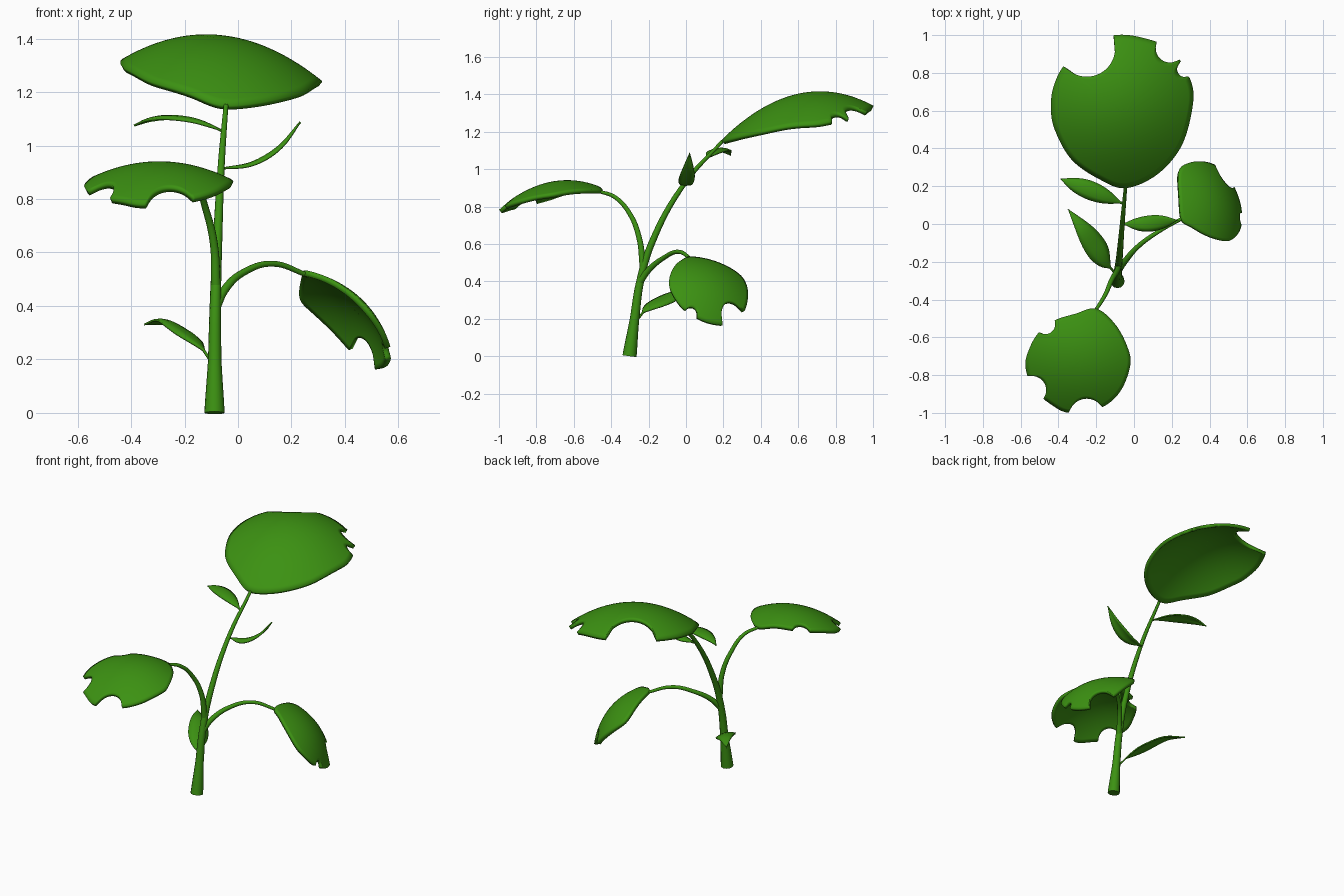
import bpy, bmesh, math
from mathutils import Vector, Matrix

if "Cube" in bpy.data.objects:
    bpy.data.objects.remove(bpy.data.objects["Cube"])

green = bpy.data.materials.new("leaf green")
green.diffuse_color = (0.045, 0.285, 0.006, 1)
green.use_nodes = True
green.node_tree.nodes["Principled BSDF"].inputs["Base Color"].default_value = green.diffuse_color


def catmull(pts, n, closed=False):
    """Smooth points through a short control list."""
    P = [Vector(p) for p in pts]
    P = [P[-1]] + P + [P[0], P[1]] if closed else [2 * P[0] - P[1]] + P + [2 * P[-1] - P[-2]]
    out = []
    for i in range(len(P) - 3):
        a, b, c, d = P[i:i + 4]
        for k in range(n):
            t = k / n
            out.append(0.5 * (2 * b + (c - a) * t + (2 * a - 5 * b + 4 * c - d) * t * t
                              + (3 * b - a - 3 * c + d) * t ** 3))
    return out if closed else out + [P[-2]]


def finish(name, bm, thick):
    bmesh.ops.recalc_face_normals(bm, faces=bm.faces)
    if sum((f.normal.z * f.calc_area() for f in bm.faces)) < 0:
        bmesh.ops.reverse_faces(bm, faces=bm.faces)
    me = bpy.data.meshes.new(name)
    bm.to_mesh(me)
    bm.free()
    ob = bpy.data.objects.new(name, me)
    bpy.context.collection.objects.link(ob)
    me.materials.append(green)
    s = ob.modifiers.new("thickness", 'SOLIDIFY')
    s.thickness, s.offset = thick, -1
    smooth(ob)


def smooth(ob):
    bpy.ops.object.select_all(action='DESELECT')
    ob.select_set(True)
    bpy.context.view_layer.objects.active = ob
    bpy.ops.object.shade_smooth_by_angle(angle=math.radians(40))


def stem(name, pts):
    """Tapered tube; each point is x, y, z, radius."""
    cu = bpy.data.curves.new(name, 'CURVE')
    cu.dimensions, cu.bevel_depth, cu.bevel_resolution = '3D', 1, 4
    cu.use_fill_caps, cu.resolution_u = True, 8
    sp = cu.splines.new('BEZIER')
    sp.bezier_points.add(len(pts) - 1)
    for b, p in zip(sp.bezier_points, pts):
        b.co, b.radius = p[:3], p[3]
        b.handle_left_type = b.handle_right_type = 'AUTO'
    cu.materials.append(green)
    ob = bpy.data.objects.new(name, cu)
    bpy.context.collection.objects.link(ob)
    bpy.ops.object.select_all(action='DESELECT')
    ob.select_set(True)
    bpy.context.view_layer.objects.active = ob
    bpy.ops.object.convert(target='MESH')
    smooth(bpy.context.view_layer.objects.active)


def big_leaf(name, outline, centre, bites, height, frame=Matrix()):
    """Domed leaf: outline rings shrink to the centre, cut short by bite circles."""
    C, rim = Vector(centre), []
    for p in catmull(outline, 20, True):
        d, f = p - C, 1.0
        for bx, by, r in bites:
            q = C - Vector((bx, by))
            a, b, c = d.dot(d), d.dot(q), q.dot(q) - r * r
            disc = b * b - a * c
            if disc > 0:
                hit = (-b - math.sqrt(disc)) / a
                if hit > 0:
                    f = min(f, hit)
        rim.append(C + d * f)
    bm = bmesh.new()

    def vert(p):
        return bm.verts.new(frame @ Vector((p.x, p.y, height(p.x, p.y))))
    mid, rings, n = vert(C), 14, len(rim)
    R = [[vert(C.lerp(p, k / rings)) for p in rim] for k in range(1, rings + 1)]
    for j in range(n):
        bm.faces.new((mid, R[0][j], R[0][(j + 1) % n]))
        for a, b in zip(R, R[1:]):
            bm.faces.new((a[j], b[j], b[(j + 1) % n], a[(j + 1) % n]))
    finish(name, bm, 0.022)


def small_leaf(name, path, width, start, roll=0.0, bend=-0.25):
    """Pointed leaflet along a path; start is where the blade begins."""
    C = catmull(path, 8)
    bm, rows = bmesh.new(), []
    for i, p in enumerate(C):
        t = i / (len(C) - 1)
        s = max(0, (t - start) / (1 - start))
        w = max(0.006 * (1 - t) + 0.001, width * math.sin(math.pi * s ** 0.8))
        d = C[min(i + 1, len(C) - 1)] - C[max(i - 1, 0)]
        side = d.cross(Vector((0, 0, 1))).normalized()
        side = Matrix.Rotation(roll, 3, d) @ side
        up = side.cross(d).normalized()
        rows.append([bm.verts.new(p + side * w * k / 2 + up * bend * w * (k / 2) ** 2)
                     for k in range(-2, 3)])
    for a, b in zip(rows, rows[1:]):
        for k in range(4):
            bm.faces.new((a[k], a[k + 1], b[k + 1], b[k]))
    finish(name, bm, 0.008)


# main stem and the two side branches
stem("main_stem", [(-.088, -.302, 0, .038), (-.087, -.275, .2, .025), (-.085, -.245, .4, .021),
                   (-.078, -.185, .6, .018), (-.063, -.01, .92, .013), (-.045, .195, 1.15, .009)])
stem("right_branch", [(-.085, -.25, .39, .018), (-.05, -.20, .46, .016), (.02, -.12, .525, .013),
                      (.13, -.04, .558, .011), (.26, .032, .515, .009)])
stem("front_branch", [(-.083, -.23, .48, .018), (-.09, -.25, .63, .015), (-.12, -.30, .76, .013),
                      (-.155, -.38, .85, .011), (-.205, -.46, .88, .009)])

# top leaf, outline read in plan
big_leaf("top_leaf",
         [(-.045, .19), (.12, .26), (.25, .41), (.31, .62), (.30, .76), (.2, .92), (.05, .985),
          (-.1, 1.0), (-.25, .95), (-.37, .84), (-.425, .73), (-.44, .62), (-.42, .5),
          (-.33, .34), (-.18, .235)],
         (-.05, .58), [(-.25, .93, .15), (.19, .93, .075), (.27, .82, .042)],
         lambda x, y: 1.15 + .988 * (y - .19) - .938 * (y - .19) ** 2
         - .146 * (x + .04) - .93 * (x + .04) ** 2)


# front leaf, outline read in plan
def front_height(x, y):
    u = -.33 * (x + .2) - .944 * (y + .45)
    v = .944 * (x + .2) - .33 * (y + .45)
    return .89 + .488 * u - 1.184 * u * u - .05 * v - .9 * v * v


big_leaf("front_leaf",
         [(-.2, -.448), (-.1, -.53), (-.035, -.65), (-.02, -.75), (-.075, -.89), (-.18, -.975),
          (-.34, -1.0), (-.44, -.955), (-.535, -.87), (-.575, -.75), (-.55, -.65), (-.50, -.57),
          (-.42, -.51), (-.31, -.475)],
         (-.28, -.72), [(-.25, -1.02, .095), (-.54, -.88, .075), (-.47, -.53, .053)], front_height)

# right leaf, outline in its own steeply drooping plane
e1, e2 = Vector((.63, .24, -.74)).normalized(), Vector((-.356, .934, 0)).normalized()
n = e1.cross(e2)
tilt = Matrix((e1, e2, n)).transposed().to_4x4()
tilt.translation = (.25, .03, .533)
big_leaf("right_leaf",
         [(0, 0), (.04, -.07), (.11, -.14), (.2, -.19), (.28, -.2), (.38, -.165), (.45, -.09),
          (.485, 0), (.48, .1), (.41, .19), (.31, .24), (.2, .26), (.12, .24), (.05, .14)],
         (.24, .02), [(.445, .13, .078), (.43, -.12, .036)],
         lambda u, v: .08 * 4 * (u / .48) * (1 - u / .48) - 1.1 * v * v, tilt)

# three little leaves on the main stem
small_leaf("low_leaflet", [(-.1, -.26, .2), (-.15, -.2, .27), (-.2, -.12, .315),
                           (-.27, -.02, .35), (-.35, .08, .335)], .062, .12, 0.25)
small_leaf("upper_left_leaflet", [(-.05, .105, 1.055), (-.15, .145, 1.1), (-.25, .185, 1.115),
                                  (-.33, .215, 1.105), (-.39, .24, 1.078)], .05, .05)
small_leaf("upper_right_leaflet", [(-.06, 0, .918), (.05, .0, .94), (.15, .01, 1.0),
                                   (.23, .02, 1.09)], .043, .03)
